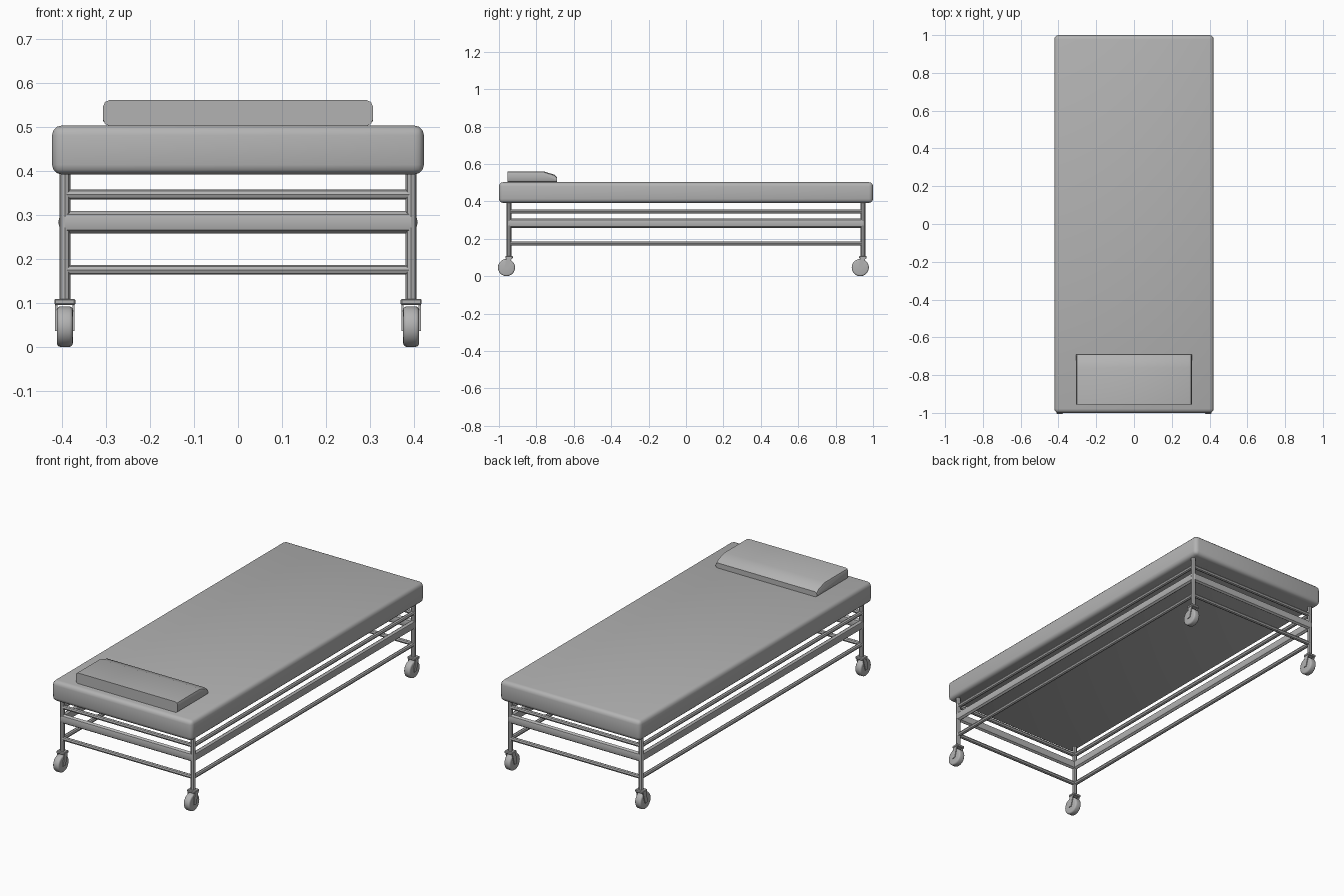
import bpy, bmesh, math
from mathutils import Vector

cube = bpy.data.objects.get("Cube")
if cube:
    bpy.data.objects.remove(cube, do_unlink=True)

grey = bpy.data.materials.new("grey")
grey.use_nodes = True
COLOUR = (0.45, 0.45, 0.45, 1)
grey.diffuse_color = COLOUR
grey.node_tree.nodes["Principled BSDF"].inputs["Base Color"].default_value = COLOUR


def finish(bm, name, smooth=True):
    """Turn a bmesh into a named object with the shared material."""
    bmesh.ops.recalc_face_normals(bm, faces=bm.faces)
    mesh = bpy.data.meshes.new(name)
    bm.to_mesh(mesh)
    bm.free()
    mesh.materials.append(grey)
    obj = bpy.data.objects.new(name, mesh)
    bpy.context.collection.objects.link(obj)
    if smooth:
        bpy.ops.object.select_all(action='DESELECT')
        obj.select_set(True)
        bpy.context.view_layer.objects.active = obj
        bpy.ops.object.shade_smooth_by_angle(angle=math.radians(35))
    return obj


def box(name, centre, size, bevel=0, segments=2):
    bm = bmesh.new()
    bmesh.ops.create_cube(bm, size=1)
    for v in bm.verts:
        v.co = Vector(a * b for a, b in zip(v.co, size)) + Vector(centre)
    if bevel:
        bmesh.ops.bevel(bm, geom=bm.edges[:], offset=bevel, segments=segments,
                        profile=0.5, affect='EDGES')
    return finish(bm, name)


def rod(name, start, end, radius, sides=8, bevel=0, tall=1):
    """Prism between two points; tall stretches its section vertically."""
    start, end = Vector(start), Vector(end)
    axis = end - start
    bm = bmesh.new()
    bmesh.ops.create_cone(bm, cap_ends=True, segments=sides, radius1=radius,
                          radius2=radius, depth=axis.length)
    if bevel:
        rims = [e for e in bm.edges if abs(e.verts[0].co.z - e.verts[1].co.z) < 1e-5]
        bmesh.ops.bevel(bm, geom=rims, offset=bevel, segments=3, profile=0.5,
                        affect='EDGES')
    turn = axis.to_track_quat('Z', 'Y')
    mid = (start + end) / 2
    for v in bm.verts:
        p = turn @ v.co
        p.z *= tall
        v.co = p + mid
    return finish(bm, name)


# Mattress
box("mattress", (0, 0, 0.447), (0.844, 2, 0.111), bevel=0.022, segments=3)

# Pillow: wedge profile swept across, rounded at both ends
bm = bmesh.new()
profile = [(-0.955, 0.502), (-0.955, 0.56), (-0.76, 0.56), (-0.705, 0.543),
           (-0.69, 0.53), (-0.69, 0.502)]
face = bm.faces.new([bm.verts.new((-0.306, y, z)) for y, z in profile])
swept = bmesh.ops.extrude_face_region(bm, geom=[face])
for item in swept["geom"]:
    if isinstance(item, bmesh.types.BMVert):
        item.co.x = 0.306
ends = [e for e in bm.edges
        if abs(e.verts[0].co.x - e.verts[1].co.x) < 1e-5
        and abs(e.verts[0].co.y - e.verts[1].co.y) > 0.01]
bmesh.ops.bevel(bm, geom=ends, offset=0.014, segments=2, profile=0.5, affect='EDGES')
finish(bm, "pillow")

# Frame rails: height, radius and vertical stretch of each level
LEG_X, LEG_Y = 0.393, 0.946
for level, z, radius, tall in (("upper", 0.346, 0.011, 1),
                               ("middle", 0.283, 0.015, 1.7),
                               ("lower", 0.175, 0.011, 1)):
    for side, s in (("left", 1), ("right", -1)):
        rod(f"{level}_{side}_rail", (s * LEG_X, -LEG_Y, z), (s * LEG_X, LEG_Y, z),
            radius, tall=tall)
    for side, s in (("front", -1), ("back", 1)):
        rod(f"{level}_{side}_rail", (-LEG_X, s * LEG_Y, z), (LEG_X, s * LEG_Y, z),
            radius, tall=tall)

# Legs and trailing casters
for end, sy in (("front", -1), ("back", 1)):
    for side, sx in (("left", 1), ("right", -1)):
        x, y = sx * LEG_X, sy * LEG_Y
        tag = f"{end}_{side}"
        hub_y, hub_z = y - 0.014, 0.046
        rod(f"{tag}_leg", (x, y, 0.1), (x, y, 0.4), 0.0125)
        box(f"{tag}_caster_plate", (x, y, 0.102), (0.048, 0.04, 0.014), bevel=0.003, segments=1)
        rod(f"{tag}_wheel", (x - 0.018, hub_y, hub_z), (x + 0.018, hub_y, hub_z),
            0.046, sides=20, bevel=0.008)
        # Fork arms running down to the axle
        for arm, s in (("outer", sx), ("inner", -sx)):
            bm = bmesh.new()
            outline = [(y - 0.015, 0.1), (y + 0.015, 0.1),
                       (hub_y + 0.01, 0.036), (hub_y - 0.01, 0.036)]
            plate = bm.faces.new([bm.verts.new((x + s * 0.017, py, pz))
                                  for py, pz in outline])
            thick = bmesh.ops.extrude_face_region(bm, geom=[plate])
            for item in thick["geom"]:
                if isinstance(item, bmesh.types.BMVert):
                    item.co.x += s * 0.005
            finish(bm, f"{tag}_{arm}_fork_arm", smooth=False)
